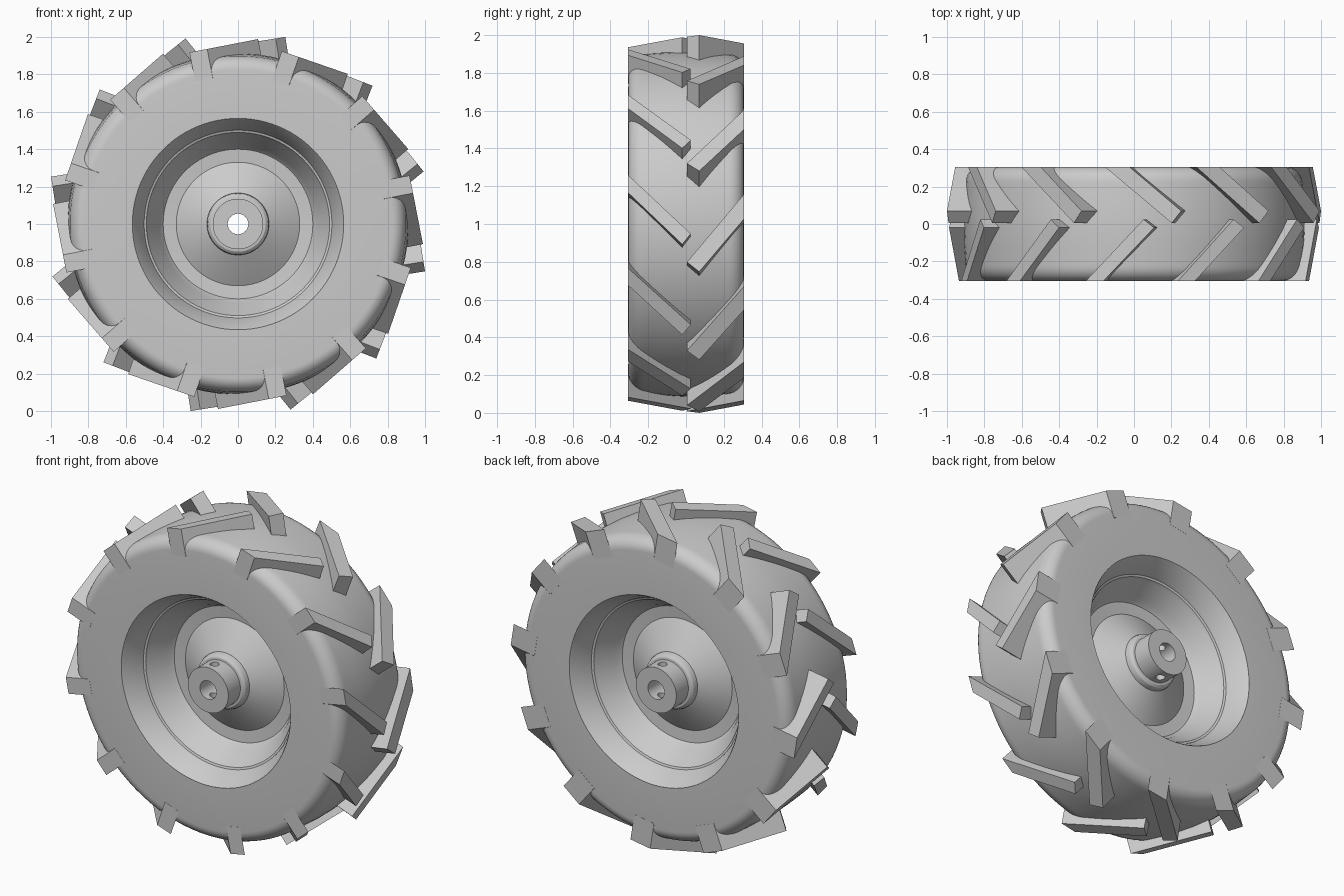
import bpy, bmesh
from math import sin, cos, tan, pi, radians
from mathutils import Vector

cube = bpy.data.objects.get("Cube")
if cube:
    bpy.data.objects.remove(cube)

grey = bpy.data.materials.new("plain grey")
grey.use_nodes = True
grey.diffuse_color = (0.6, 0.6, 0.6, 1)
grey.node_tree.nodes["Principled BSDF"].inputs["Base Color"].default_value = (0.6, 0.6, 0.6, 1)

CENTRE = 1.0   # axle height
HALF = 0.305   # half width of the wheel


def finish(bm, name, smooth=None):
    bmesh.ops.recalc_face_normals(bm, faces=bm.faces)
    mesh = bpy.data.meshes.new(name)
    bm.to_mesh(mesh)
    bm.free()
    mesh.materials.append(grey)
    obj = bpy.data.objects.new(name, mesh)
    bpy.context.collection.objects.link(obj)
    if smooth:
        bpy.ops.object.select_all(action='DESELECT')
        obj.select_set(True)
        bpy.context.view_layer.objects.active = obj
        bpy.ops.object.shade_smooth_by_angle(angle=radians(smooth))
    return obj


def lathe(name, half_profile, segments=96):
    """Spin a closed (radius, y) outline, mirrored across y = 0, round the axle."""
    outline = half_profile + [(r, -y) for r, y in reversed(half_profile)]
    bm = bmesh.new()
    rings = []
    for i in range(segments):
        a = 2 * pi * i / segments
        rings.append([bm.verts.new((r * cos(a), y, CENTRE + r * sin(a))) for r, y in outline])
    for i in range(segments):
        a, b = rings[i], rings[(i + 1) % segments]
        for j in range(len(outline)):
            k = (j + 1) % len(outline)
            bm.faces.new((a[j], a[k], b[k], b[j]))
    return finish(bm, name, 28)


# tyre body: flat side walls, rounded shoulders, slightly crowned tread
shoulder = [(0.825 + 0.075 * sin(t * pi / 16), -HALF + 0.085 * (1 - cos(t * pi / 16)))
            for t in range(9)]
lathe("tyre", [(0.565, -HALF)] + shoulder + [(0.908, -0.12), (0.912, -0.03)])

# stepped rim with the dished centre disc
lathe("rim", [(0.58, -0.30), (0.565, -0.306), (0.557, -0.295), (0.507, -0.20),
              (0.502, -0.185), (0.49, -0.18), (0.483, -0.165), (0.425, -0.08),
              (0.412, -0.05), (0.40, -0.036), (0.33, -0.03), (0.25, -0.08),
              (0.16, -0.13), (0.06, -0.13)])

# hub: weld collar, sleeve and open bore
hub = lathe("hub", [(0.055, -0.285), (0.135, -0.285), (0.135, -0.17), (0.148, -0.168),
                    (0.16, -0.158), (0.166, -0.14), (0.166, -0.10)], 64)

# set screw holes through both ends of the hub
for side, y in (("front", -0.225), ("back", 0.225)):
    bpy.ops.mesh.primitive_cylinder_add(vertices=24, radius=0.026, depth=0.5,
                                        location=(0, y, CENTRE))
    cutter = bpy.context.object
    cutter.name = side + "_screw_hole_cutter"
    cutter.data.materials.append(grey)
    cutter.hide_render = True
    cutter.hide_set(True)
    cut = hub.modifiers.new(side + " screw hole", 'BOOLEAN')
    cut.operation = 'DIFFERENCE'
    cut.solver = 'EXACT'
    cut.object = cutter


def lugs(name, corners, tilt, height, count=12, depth=0.16):
    """Straight slanted bars; corners are (y, degrees round the axle)."""
    bm = bmesh.new()
    for n in range(count):
        phi = 2 * pi * n / count + radians(tilt)
        out = Vector((cos(phi), 0, sin(phi)))
        along = Vector((-sin(phi), 0, cos(phi)))
        layers = []
        for h in (height, height - depth):
            layers.append([bm.verts.new(
                out * h + along * height * tan(radians(a - tilt)) + Vector((0, y, CENTRE)))
                for y, a in corners])
        top, low = layers
        bm.faces.new(top)
        bm.faces.new(list(reversed(low)))
        for i in range(4):
            k = (i + 1) % 4
            bm.faces.new((top[i], low[i], low[k], top[k]))
    return finish(bm, name)


# chevron tread lugs, the back row shifted round from the front row
EDGE = HALF + 0.001
lugs("front_tread_lugs", [(-EDGE, 15.8), (-EDGE, 10), (-0.02, -6.2), (0.025, -3)], 11, 0.95)
lugs("back_tread_lugs", [(EDGE, 9.5), (EDGE, 1.5), (0.07, -14.2), (0.005, -11.5)], 9, 0.948)
